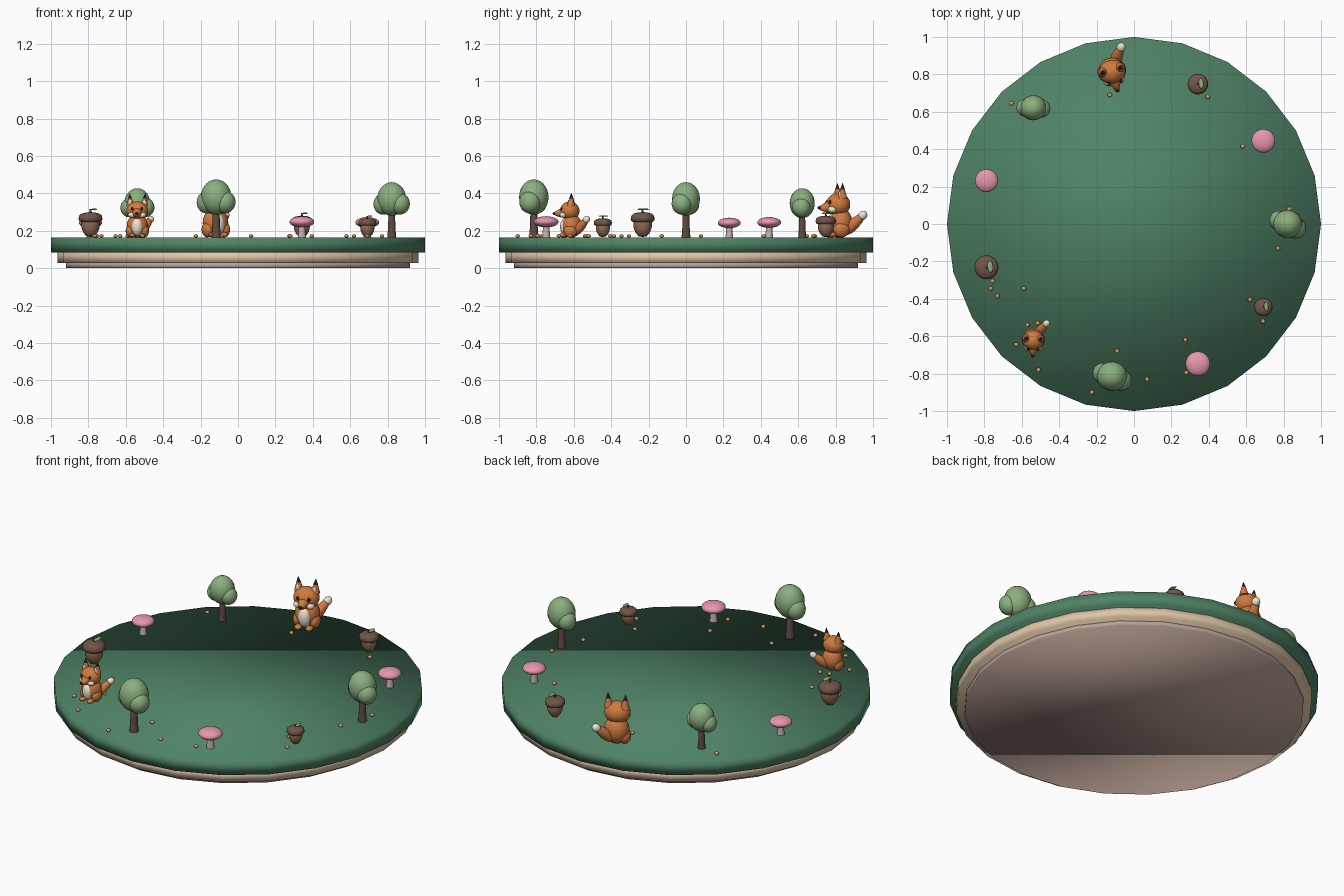
import bpy, bmesh, math
from mathutils import Matrix, Vector

if "Cube" in bpy.data.objects:
    bpy.data.objects.remove(bpy.data.objects["Cube"])

TOP = 0.165


def material(name, r, g, b):
    m = bpy.data.materials.new(name)
    m.diffuse_color = [(c / 255) ** 2.2 for c in (r, g, b)] + [1]
    m.use_nodes = True
    m.node_tree.nodes["Principled BSDF"].inputs["Base Color"].default_value = m.diffuse_color
    return m


GRASS = material("grass", 80, 130, 102)
BOARD = material("board", 222, 196, 166)
FOOT = material("foot", 184, 160, 148)
LEAF = material("leaf", 138, 174, 126)
BARK = material("bark", 98, 76, 66)
PINK = material("pink", 230, 150, 172)
STEM = material("stem", 196, 180, 172)
NUT = material("nut", 146, 110, 86)
CAP = material("cap", 112, 86, 72)
FUR = material("fur", 206, 122, 66)
CREAM = material("cream", 238, 226, 208)
DARK = material("dark", 40, 34, 36)
SEED = material("seed", 214, 152, 90)

place = Matrix()          # where the current item stands


def finish(name, bm, mat, angle=45):
    bmesh.ops.recalc_face_normals(bm, faces=bm.faces)
    bm.transform(place)
    me = bpy.data.meshes.new(name)
    bm.to_mesh(me)
    bm.free()
    me.materials.append(mat)
    me.polygons.foreach_set("use_smooth", [True] * len(me.polygons))
    if angle:
        me.set_sharp_from_angle(angle=math.radians(angle))
    bpy.context.collection.objects.link(bpy.data.objects.new(name, me))


def ball(name, loc, radii, mat, spin=0.0):
    bm = bmesh.new()
    m = Matrix.LocRotScale(Vector(loc), Matrix.Rotation(spin, 3, 'Z'), Vector(radii))
    bmesh.ops.create_uvsphere(bm, u_segments=24, v_segments=14, radius=1, matrix=m)
    finish(name, bm, mat, 0)


def lathe(name, profile, mat, start=(0, 0, 0), axis=(0, 0, 1), segs=20, angle=45):
    """Round part from (radius, distance) pairs along an axis."""
    bm = bmesh.new()
    rings = []
    for r, z in profile:
        if r == 0:
            rings.append([bm.verts.new((0, 0, z))])
        else:
            rings.append([bm.verts.new((r * math.cos(math.tau * i / segs),
                                        r * math.sin(math.tau * i / segs), z))
                          for i in range(segs)])
    for a, b in zip(rings, rings[1:]):
        for i in range(segs):
            j = (i + 1) % segs
            quad = [a[i % len(a)], a[j % len(a)], b[j % len(b)], b[i % len(b)]]
            bm.faces.new(list(dict.fromkeys(quad)))
    for ring in (rings[0], rings[-1]):
        if len(ring) > 1:
            bm.faces.new(ring)
    turn = Vector((0, 0, 1)).rotation_difference(Vector(axis)).to_matrix().to_4x4()
    bm.transform(Matrix.Translation(start) @ turn)
    finish(name, bm, mat, angle)


def tree():
    lathe("tree_trunk", [(0.024, 0), (0.02, 0.05), (0.017, 0.15)], BARK)
    ball("tree_crown", (0, 0, 0.205), (0.078, 0.075, 0.09), LEAF)
    ball("tree_crown_left", (-0.05, 0.012, 0.178), (0.05, 0.052, 0.056), LEAF)
    ball("tree_crown_right", (0.046, -0.016, 0.18), (0.054, 0.055, 0.058), LEAF)


def mushroom():
    lathe("mushroom_stem", [(0.022, 0), (0.018, 0.04), (0.018, 0.075)], STEM)
    ball("mushroom_cap", (0, 0, 0.083), (0.066, 0.066, 0.03), PINK)


def acorn():
    lathe("acorn_nut", [(0, 0.002), (0.022, 0.006), (0.038, 0.025), (0.048, 0.05),
                        (0.05, 0.072), (0.048, 0.095)], NUT)
    lathe("acorn_cap", [(0.052, 0.082), (0.061, 0.088), (0.064, 0.1), (0.06, 0.117),
                        (0.048, 0.127), (0.025, 0.133), (0, 0.135)], CAP, segs=24, angle=70)
    lathe("acorn_stalk", [(0.006, 0.13), (0.005, 0.152)], BARK)
    ball("acorn_leaf", (0.02, 0.004, 0.15), (0.015, 0.032, 0.005), LEAF, 0.1)


def fox():
    ball("fox_body", (0, 0.012, 0.078), (0.069, 0.064, 0.08), FUR)
    ball("fox_chest", (0, -0.03, 0.07), (0.037, 0.034, 0.058), CREAM)
    ball("fox_head", (0, 0, 0.175), (0.072, 0.064, 0.062), FUR)
    # snout and nose
    lathe("fox_snout", [(0.033, 0), (0.026, 0.022), (0.012, 0.052), (0, 0.056)], FUR,
          (0, -0.048, 0.162), (0, -1, -0.12), angle=70)
    ball("fox_nose", (0, -0.104, 0.158), (0.011, 0.01, 0.009), DARK)
    for s in (-1, 1):
        ball("fox_cheek", (s * 0.034, -0.042, 0.148), (0.026, 0.024, 0.019), CREAM)
        ball("fox_eye", (s * 0.032, -0.054, 0.188), (0.009, 0.008, 0.011), DARK)
        ball("fox_haunch", (s * 0.047, 0.005, 0.042), (0.03, 0.044, 0.042), FUR)
        ball("fox_paw", (s * 0.032, -0.044, 0.014), (0.02, 0.026, 0.014), FUR)
        # ears with dark tips
        lean = (s * 0.06, 0, 1)
        lathe("fox_ear", [(0.027, 0), (0.011, 0.053)], FUR, (s * 0.046, 0.01, 0.207), lean)
        lathe("fox_ear_tip", [(0.0125, 0.05), (0, 0.085)], DARK, (s * 0.046, 0.01, 0.207), lean)
        ball("fox_inner_ear", (s * 0.047, -0.006, 0.228), (0.011, 0.006, 0.02), CREAM)
    # tail
    tail = (0.085, 0.1, 0.115)
    lathe("fox_tail", [(0, -0.005), (0.018, 0.005), (0.028, 0.03), (0.031, 0.06), (0.029, 0.09),
                       (0.023, 0.12), (0.017, 0.145), (0, 0.155)], FUR,
          (0.012, 0.03, 0.022), tail, angle=80)
    lathe("fox_tail_tip", [(0.019, 0.128), (0.023, 0.138), (0.023, 0.15), (0.017, 0.163),
                           (0.008, 0.17), (0, 0.171)], CREAM, (0.012, 0.03, 0.022), tail, angle=80)


# stepped round base, 24 sides, smooth over its edges
lathe("base_foot", [(0.92, 0), (0.92, 0.03)], FOOT, segs=24, angle=0)
lathe("base_board", [(0.965, 0.028), (0.965, 0.087)], BOARD, segs=24, angle=0)
lathe("grass_top", [(1, 0.085), (1, TOP)], GRASS, segs=24, angle=0)

# ring of eleven items: (maker, scale, turn in degrees)
ITEMS = [(tree, 1.0, -8), (mushroom, 0.96, 0), (acorn, 0.86, 0), (fox, 1.0, 16),
         (tree, 0.89, 14), (mushroom, 0.93, 0), (acorn, 1.0, 0), (fox, 0.81, -2),
         (tree, 1.05, -4), (mushroom, 1.0, 0), (acorn, 0.76, 0)]
for k, (make, size, turn) in enumerate(ITEMS):
    a = math.tau * k / 11
    place = (Matrix.Translation((0.822 * math.cos(a), 0.822 * math.sin(a), TOP))
             @ Matrix.Rotation(math.radians(turn), 4, 'Z') @ Matrix.Scale(size, 4))
    make()

# scattered seeds
SEEDS = [(-.13, .69), (.395, .68), (.58, .415), (.83, .08), (.77, -.13), (.62, -.405), (.69, -.52),
         (.275, -.62), (.28, -.795), (.07, -.83), (-.09, -.68), (-.225, -.9), (-.51, -.78),
         (-.63, -.645), (-.57, -.54), (-.515, -.53), (-.59, -.345), (-.73, -.385),
         (-.765, -.345), (-.755, -.305), (-.655, .645)]
place = Matrix()
for x, y in SEEDS:
    ball("seed", (x, y, TOP + 0.008), (0.012, 0.012, 0.009), SEED)
